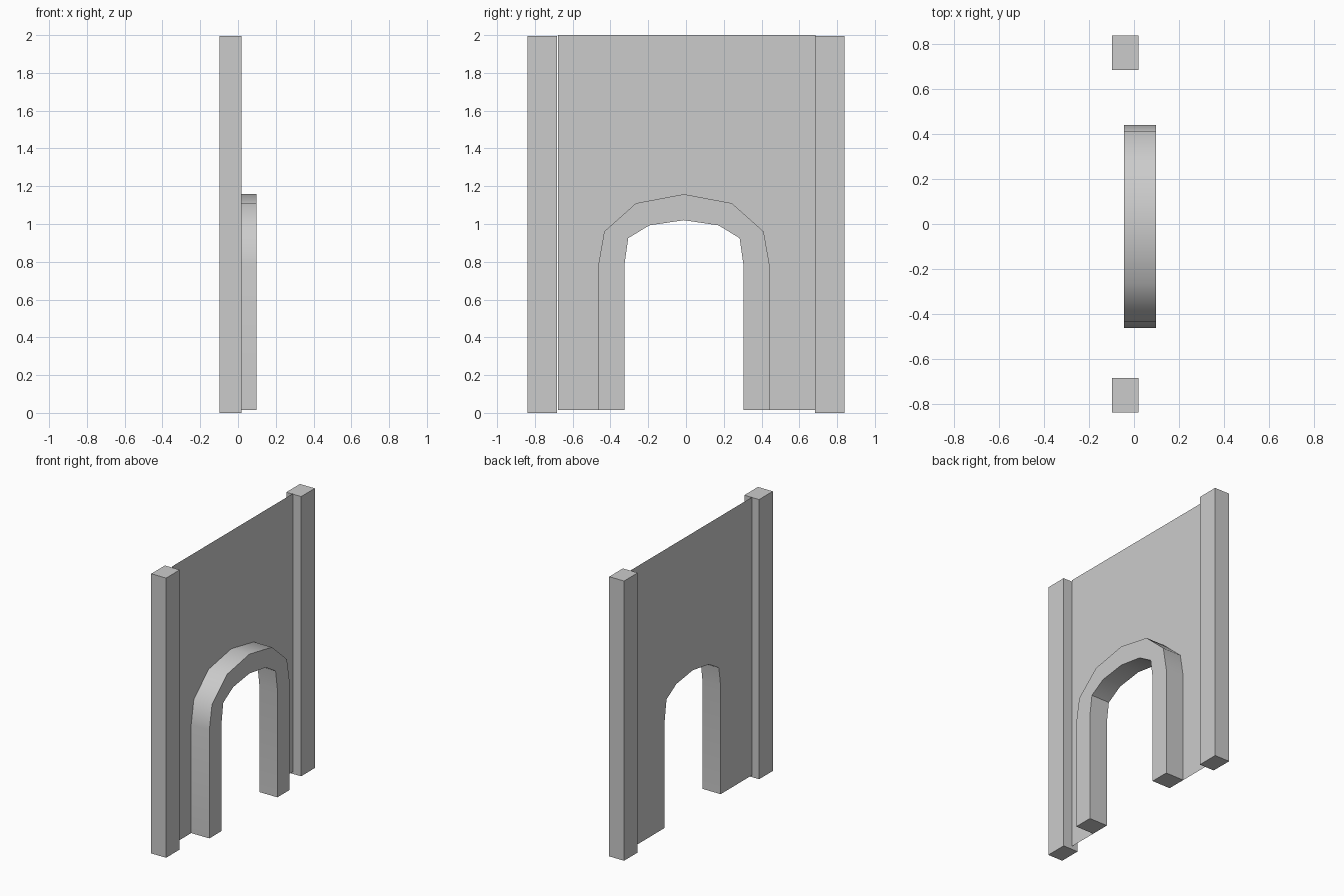
import bpy, bmesh, math

if "Cube" in bpy.data.objects:
    bpy.data.objects.remove(bpy.data.objects["Cube"], do_unlink=True)

stone = bpy.data.materials.new("plain_grey")
stone.use_nodes = True
GREY = (0.6, 0.6, 0.6, 1)
stone.diffuse_color = GREY
stone.node_tree.nodes["Principled BSDF"].inputs["Base Color"].default_value = GREY

BOTTOM, TOP, WALL_X, ARCH_X = 0.016, 2.0, -0.045, 0.098
MID = -0.011


def make_object(name, bm):
    mesh = bpy.data.meshes.new(name)
    bm.to_mesh(mesh)
    bm.free()
    mesh.materials.append(stone)
    obj = bpy.data.objects.new(name, mesh)
    bpy.context.collection.objects.link(obj)
    return obj


def arch_line(half):
    """Mirror half an arch (offset, height) into a full open line of (y, z)."""
    return [(MID - d, z) for d, z in half] + [(MID + d, z) for d, z in half[-2::-1]]


# Arch outlines, from the foot up to the crown
outer = arch_line([(0.452, BOTTOM), (0.452, 0.79), (0.422, 0.96),
                   (0.254, 1.11), (0, 1.158)])
inner = arch_line([(0.315, BOTTOM), (0.315, 0.785), (0.295, 0.925),
                   (0.183, 0.993), (0, 1.02)])

# Square posts at both ends
for name, side in (("front_post", -1), ("back_post", 1)):
    bm = bmesh.new()
    bmesh.ops.create_cube(bm, size=1)
    bmesh.ops.scale(bm, verts=bm.verts, vec=(0.117, 0.154, 1.995))
    bmesh.ops.translate(bm, verts=bm.verts, vec=(-0.0395, side * 0.761, 0.9975))
    make_object(name, bm)

# Thin wall panel with the doorway left open
bm = bmesh.new()
border = [(-0.677, BOTTOM)] + inner + [(0.685, BOTTOM), (0.685, TOP), (-0.677, TOP)]
bm.faces.new([bm.verts.new((WALL_X, y, z)) for y, z in border])
bmesh.ops.recalc_face_normals(bm, faces=bm.faces)
bmesh.ops.triangulate(bm, faces=bm.faces)
make_object("wall_panel", bm)

# Raised surround following the doorway
bm = bmesh.new()
rings = [[bm.verts.new((x, y, z)) for y, z in line]
         for line, x in ((outer, WALL_X), (outer, ARCH_X), (inner, ARCH_X), (inner, WALL_X))]
for a, b in zip(rings, rings[1:]):
    for i in range(len(a) - 1):
        bm.faces.new((a[i], a[i + 1], b[i + 1], b[i]))
for end in (0, -1):
    bm.faces.new([ring[end] for ring in rings])
bmesh.ops.recalc_face_normals(bm, faces=bm.faces)
surround = make_object("arch_surround", bm)
bpy.context.view_layer.objects.active = surround
surround.select_set(True)
bpy.ops.object.shade_smooth_by_angle(angle=math.radians(40))
